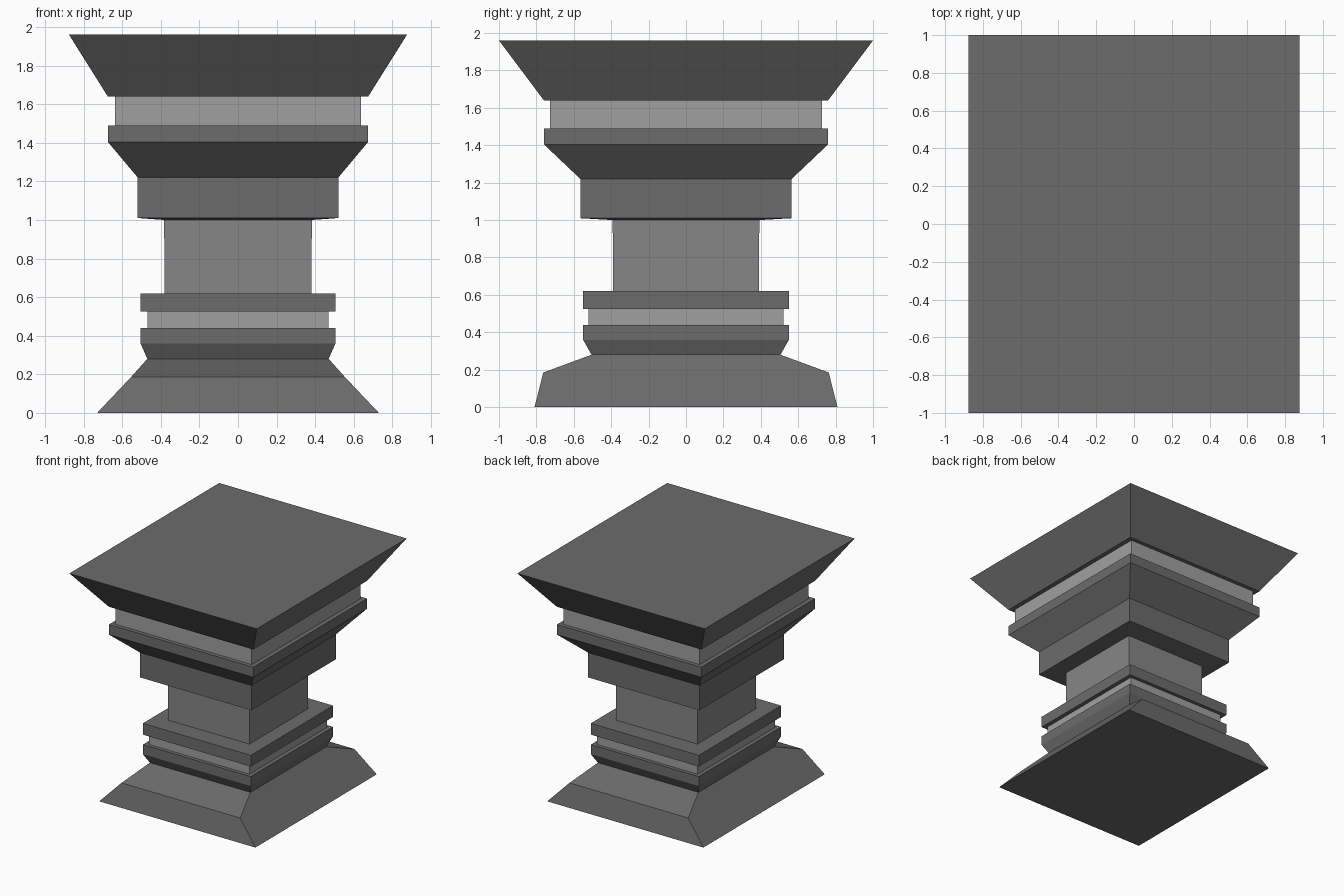
import bpy

if "Cube" in bpy.data.objects:
    bpy.data.objects.remove(bpy.data.objects["Cube"])


def grey(name, v):
    m = bpy.data.materials.new(name)
    m.diffuse_color = (v, v, v, 1)
    m.use_nodes = True
    m.node_tree.nodes["Principled BSDF"].inputs["Base Color"].default_value = m.diffuse_color
    return m


STONE = grey("dark_stone", 0.15)
SHAFT = grey("mid_stone", 0.24)
BAND = grey("light_stone", 0.35)


def stack(name, rings, mat):
    """Rectangular solid lofted through rings of (z, half width x, half depth y)."""
    verts = [(sx * hx, sy * hy, z) for z, hx, hy in rings
             for sx, sy in ((-1, -1), (1, -1), (1, 1), (-1, 1))]
    faces = [(3, 2, 1, 0)]
    for r in range(len(rings) - 1):
        for i in range(4):
            a, b = r * 4 + i, r * 4 + (i + 1) % 4
            faces.append((a, b, b + 4, a + 4))
    n = len(verts)
    faces.append((n - 4, n - 3, n - 2, n - 1))
    mesh = bpy.data.meshes.new(name)
    mesh.from_pydata(verts, [], faces)
    mesh.materials.append(mat)
    ob = bpy.data.objects.new(name, mesh)
    bpy.context.collection.objects.link(ob)
    return ob


# Sloping foot with the flared moulding above it
stack("foot", [(0, 0.73, 0.81), (0.185, 0.555, 0.763), (0.28, 0.47, 0.505),
               (0.36, 0.505, 0.55), (0.44, 0.505, 0.55)], STONE)
# Recessed lower band and the slab on it
stack("lower_band", [(0.44, 0.47, 0.52), (0.525, 0.47, 0.52)], BAND)
stack("lower_slab", [(0.525, 0.505, 0.55), (0.62, 0.505, 0.55)], STONE)
# Central shaft
stack("shaft", [(0.62, 0.38, 0.39), (1.0, 0.383, 0.392)], SHAFT)
# Neck block flaring into the upper moulding
stack("upper_moulding", [(1.0, 0.383, 0.392), (1.01, 0.52, 0.565),
                         (1.22, 0.52, 0.565), (1.405, 0.675, 0.76),
                         (1.49, 0.675, 0.76)], STONE)
# Recessed upper band and flared top
stack("upper_band", [(1.49, 0.637, 0.727), (1.64, 0.637, 0.727)], BAND)
stack("flared_top", [(1.64, 0.675, 0.76), (1.96, 0.876, 1.0)], STONE)
